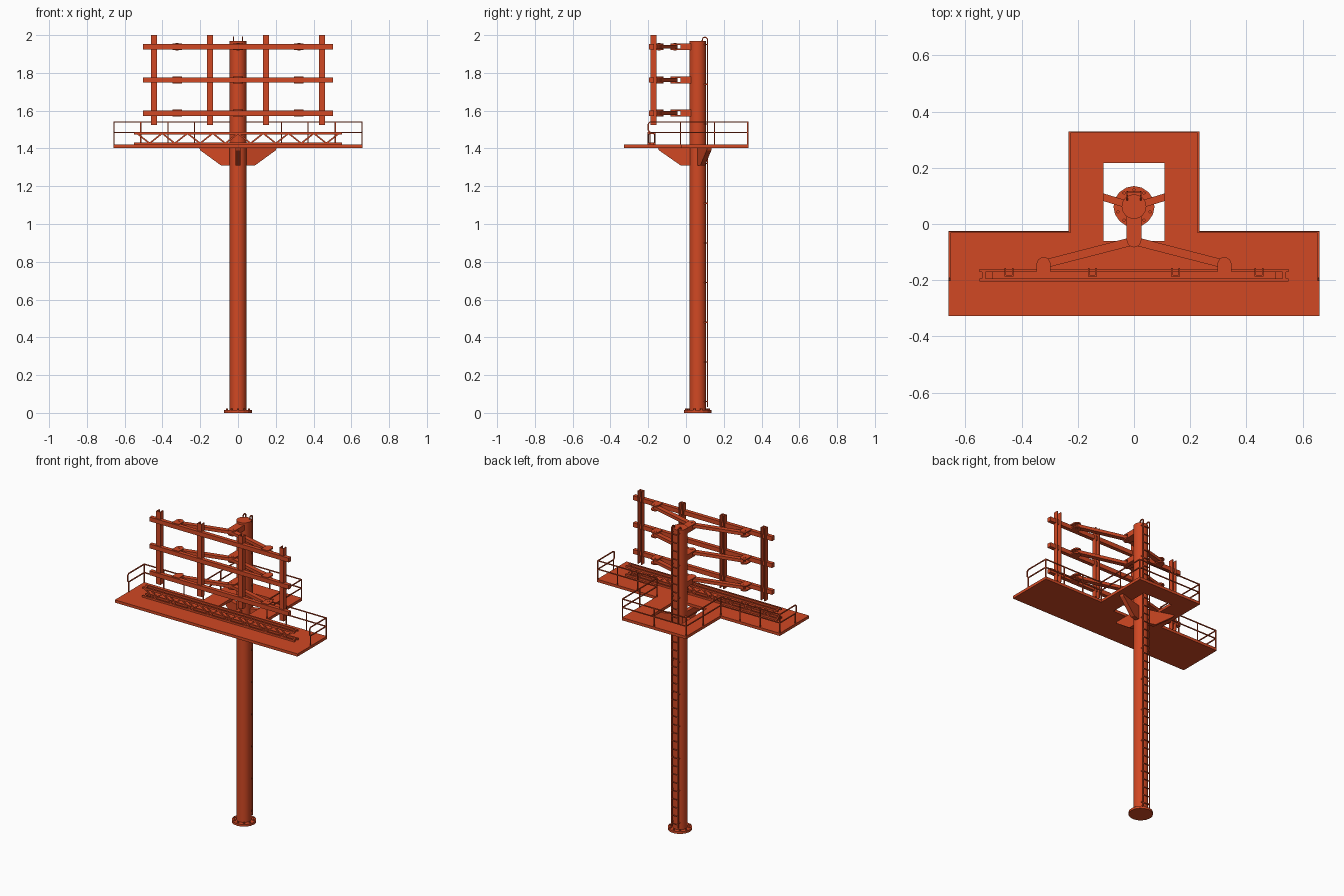
import bpy, bmesh, math
from mathutils import Vector, Matrix

cube = bpy.data.objects.get("Cube")
if cube:
    bpy.data.objects.remove(cube, do_unlink=True)

paint = bpy.data.materials.new("red_orange_paint")
paint.use_nodes = True
COLOUR = (0.64, 0.065, 0.017, 1)
paint.diffuse_color = COLOUR
paint.node_tree.nodes["Principled BSDF"].inputs["Base Color"].default_value = COLOUR

POLE_Y = 0.062
DECK = 1.42


def finish(name, bm, smooth=False):
    bmesh.ops.recalc_face_normals(bm, faces=bm.faces)
    mesh = bpy.data.meshes.new(name)
    bm.to_mesh(mesh)
    bm.free()
    mesh.materials.append(paint)
    ob = bpy.data.objects.new(name, mesh)
    bpy.context.collection.objects.link(ob)
    if smooth:
        bpy.context.view_layer.objects.active = ob
        ob.select_set(True)
        bpy.ops.object.shade_smooth_by_angle(angle=math.radians(35))
        ob.select_set(False)
    return ob


def box(bm, x0, x1, y0, y1, z0, z1):
    m = Matrix.Translation(((x0 + x1) / 2, (y0 + y1) / 2, (z0 + z1) / 2))
    bmesh.ops.create_cube(bm, size=1, matrix=m @ Matrix.Diagonal((x1 - x0, y1 - y0, z1 - z0, 1)))


def cylinder(bm, x, y, z0, z1, r, sides):
    bmesh.ops.create_cone(bm, cap_ends=True, segments=sides, radius1=r, radius2=r, depth=z1 - z0,
                          matrix=Matrix.Translation((x, y, (z0 + z1) / 2)))


def strut(bm, a, b, width, height):
    """Square bar between two points; width is sideways, height is upward."""
    a, b = Vector(a), Vector(b)
    d = b - a
    rot = d.to_track_quat('Y', 'Z').to_matrix().to_4x4()
    m = Matrix.Translation((a + b) / 2) @ rot @ Matrix.Diagonal((width, d.length, height, 1))
    bmesh.ops.create_cube(bm, size=1, matrix=m)


def prism(bm, points, offset):
    """Extrude a polygon along an offset."""
    face = bm.faces.new([bm.verts.new(p) for p in points])
    ext = bmesh.ops.extrude_face_region(bm, geom=[face])
    moved = [v for v in ext["geom"] if isinstance(v, bmesh.types.BMVert)]
    bmesh.ops.translate(bm, vec=offset, verts=moved)


def round_tab(bm, x, y_round, y_flat, r, z0, z1):
    """Flat plate with one half-round end centred on (x, y_round)."""
    s = 1 if y_round > y_flat else -1
    arc = [(x + r * math.cos(math.pi * i / 8), y_round + s * r * math.sin(math.pi * i / 8), z0)
           for i in range(9)]
    prism(bm, arc + [(x - r, y_flat, z0), (x + r, y_flat, z0)], (0, 0, z1 - z0))


# Pole with a top cap
bm = bmesh.new()
cylinder(bm, 0, POLE_Y, 0, 1.97, 0.044, 16)
finish("pole", bm, True)

# Base flange and its bolts
bm = bmesh.new()
cylinder(bm, 0, POLE_Y, 0, 0.014, 0.073, 16)
for i in range(10):
    a = math.tau * (i + 0.5) / 10
    cylinder(bm, 0.06 * math.cos(a), POLE_Y + 0.06 * math.sin(a), 0.013, 0.022, 0.006, 6)
finish("base_flange", bm)

# T-shaped deck around the open hatch
bm = bmesh.new()
for x0, x1, y0, y1 in [(-0.66, 0.66, -0.328, -0.06), (-0.66, -0.108, -0.06, -0.025),
                       (0.108, 0.66, -0.06, -0.025), (-0.232, -0.108, -0.025, 0.33),
                       (0.108, 0.232, -0.025, 0.33), (-0.108, 0.108, 0.218, 0.33)]:
    box(bm, x0, x1, y0, y1, 1.402, DECK)
finish("deck", bm)

# Three tapered brackets under the deck
bm = bmesh.new()
for angle in (-90, 17, 163):
    a = math.radians(angle)
    out = Vector((math.cos(a), math.sin(a), 0))
    side = Vector((-out.y, out.x, 0)) * 0.026
    base = Vector((0, POLE_Y, 0)) - side / 2
    profile = [(0.03, 1.402), (0.21, 1.402), (0.205, 1.39), (0.09, 1.31), (0.03, 1.31)]
    prism(bm, [base + out * r + Vector((0, 0, z)) for r, z in profile], side)
finish("deck_brackets", bm)

# Guard rails: both arms of the path are mirrored
bm = bmesh.new()
for s in (-1, 1):
    path = [(0.657 * s, -0.19), (0.657 * s, -0.029), (0.23 * s, -0.029), (0.23 * s, 0.327), (0, 0.327)]
    for a, b in zip(path, path[1:]):
        for z in (1.54, 1.485):
            strut(bm, (*a, z), (*b, z), 0.006, 0.006)
    posts = path + [(0.515 * s, -0.029), (0.37 * s, -0.029), (0.23 * s, 0.15)]
    for x, y in posts:
        top = 1.485 if y < -0.1 else 1.543
        if x or s > 0:
            box(bm, x - 0.003, x + 0.003, y - 0.003, y + 0.003, DECK, top)
    # Rounded free end
    strut(bm, (0.657 * s, -0.19, 1.54), (0.657 * s, -0.2, 1.53), 0.006, 0.006)
    strut(bm, (0.657 * s, -0.2, 1.53), (0.657 * s, -0.2, 1.495), 0.006, 0.006)
    strut(bm, (0.657 * s, -0.2, 1.495), (0.657 * s, -0.19, 1.485), 0.006, 0.006)
finish("guard_rails", bm)

# Lattice walkway truss: two parallel frames
bm = bmesh.new()
BAYS = 8
for y in (-0.166, -0.199):
    box(bm, -0.55, 0.55, y - 0.005, y + 0.005, DECK, 1.432)
    box(bm, -0.55, 0.55, y - 0.005, y + 0.005, 1.475, 1.487)
    step = 1.07 / BAYS
    for i in range(BAYS):
        x = -0.535 + i * step
        strut(bm, (x, y, 1.48), (x + step / 2, y, 1.427), 0.008, 0.008)
        strut(bm, (x + step / 2, y, 1.427), (x + step, y, 1.48), 0.008, 0.008)
for x in (-0.535, 0.535):
    for z in (1.426, 1.481):
        box(bm, x - 0.006, x + 0.006, -0.2, -0.165, z - 0.005, z + 0.005)
finish("lattice_truss", bm)

# Upright channels, open to the back
bm = bmesh.new()
for x in (-0.445, -0.148, 0.148, 0.445):
    box(bm, x - 0.016, x + 0.016, -0.187, -0.181, 1.525, 2.0)
    for s in (-1, 1):
        box(bm, x + s * 0.013 - 0.003, x + s * 0.013 + 0.003, -0.183, -0.156, 1.525, 2.0)
finish("upright_channels", bm)

# Cross beams with clevis-jointed arms at three heights
beams, arms, stubs = bmesh.new(), bmesh.new(), bmesh.new()
for z in (1.587, 1.762, 1.938):
    box(beams, -0.503, 0.503, -0.195, -0.17, z - 0.014, z + 0.014)
    box(stubs, -0.026, 0.026, -0.03, POLE_Y, z - 0.018, z + 0.018)
    for s in (-1, 1):
        lo, hi = sorted((z + s * 0.01, z + s * 0.018))
        round_tab(stubs, 0, -0.057, -0.028, 0.026, lo, hi)
        strut(arms, (0, -0.06, z), (0.322 * s, -0.143, z), 0.03, 0.02)
        round_tab(arms, 0.322 * s, -0.143, -0.187, 0.025, z + 0.01, z + 0.018)
        round_tab(arms, 0.322 * s, -0.143, -0.187, 0.025, z - 0.018, z - 0.01)
        cylinder(arms, 0.322 * s, -0.143, z - 0.019, z + 0.019, 0.008, 8)
    cylinder(stubs, 0, -0.057, z - 0.019, z + 0.019, 0.008, 8)
finish("cross_beams", beams)
finish("support_arms", arms)
finish("pole_stubs", stubs)

# Ladder behind the pole, with bent-over tops and standoffs
bm = bmesh.new()
LY = 0.114
for x in (-0.024, 0.024):
    box(bm, x - 0.003, x + 0.003, LY - 0.003, LY + 0.003, 0.03, 1.975)
    hoop = [(x, LY - 0.014 + 0.014 * math.cos(math.pi * i / 6), 1.975 + 0.014 * math.sin(math.pi * i / 6))
            for i in range(7)] + [(x, LY - 0.028, 1.965)]
    for a, b in zip(hoop, hoop[1:]):
        strut(bm, a, b, 0.006, 0.006)
    for i in range(10):
        z = 0.06 + i * 0.21
        box(bm, x - 0.002, x + 0.002, 0.09, LY, z - 0.003, z + 0.003)
for i in range(36):
    z = 0.05 + i * 0.054
    box(bm, -0.024, 0.024, LY - 0.0025, LY + 0.0025, z - 0.0025, z + 0.0025)
finish("ladder", bm)
